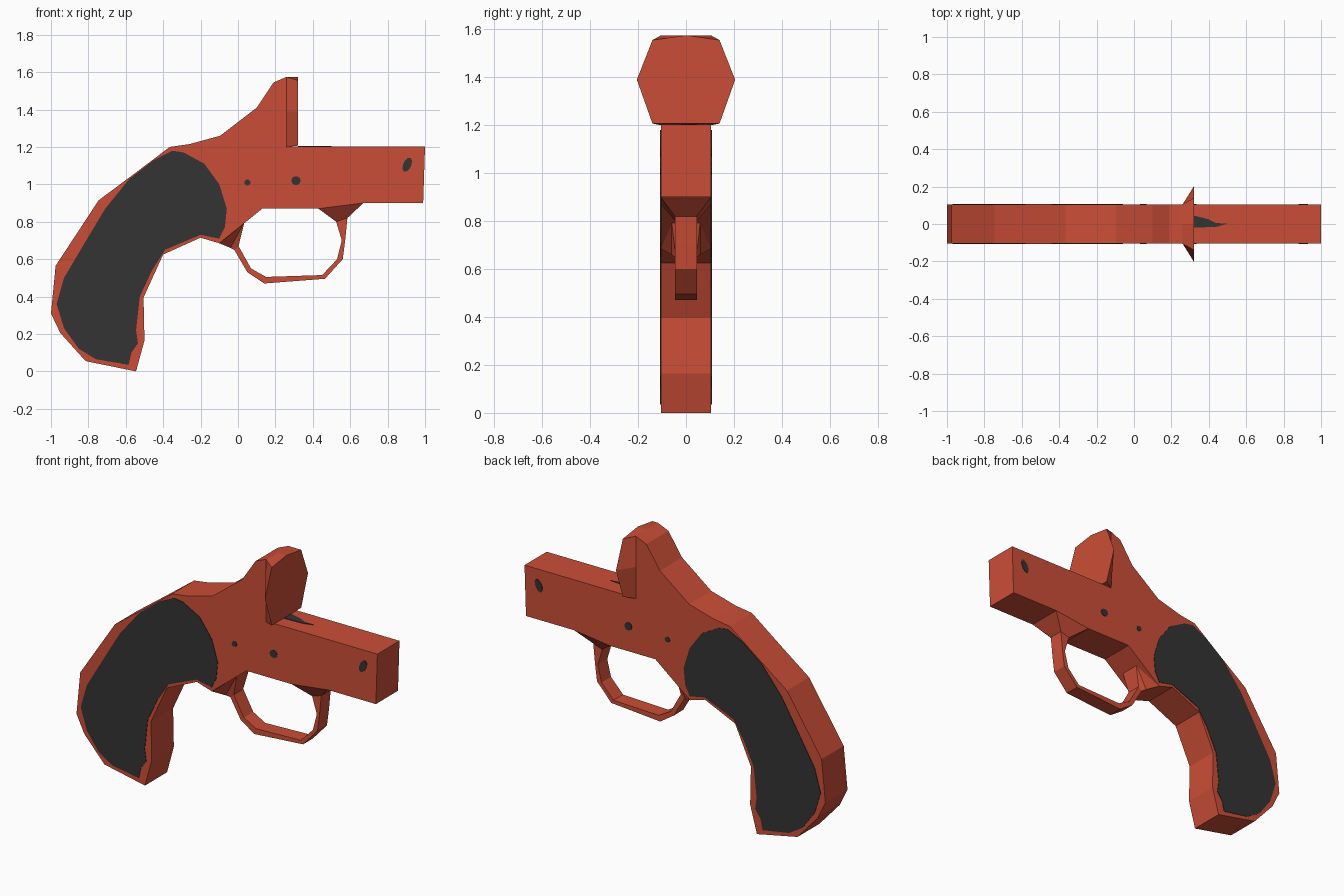
import bpy
import bmesh
from math import cos, sin, tau

cube = bpy.data.objects.get("Cube")
if cube:
    bpy.data.objects.remove(cube, do_unlink=True)

HALF = 0.105      # half thickness of the frame
PLATE = 0.003     # thickness of the painted details


def make_material(name, colour):
    material = bpy.data.materials.new(name)
    material.use_nodes = True
    material.diffuse_color = colour
    material.node_tree.nodes["Principled BSDF"].inputs["Base Color"].default_value = colour
    return material


RED = make_material("orange red", (0.60, 0.076, 0.038, 1))
GREY = make_material("dark grey", (0.034, 0.034, 0.034, 1))


def loft(name, rings, material, caps=True):
    """Join equal rings of points into a skin, with optional end caps."""
    bm = bmesh.new()
    loops = [[bm.verts.new(point) for point in ring] for ring in rings]
    for first, second in zip(loops, loops[1:]):
        for i in range(len(first)):
            j = (i + 1) % len(first)
            bm.faces.new((first[i], first[j], second[j], second[i]))
    if caps:
        bm.faces.new(loops[0])
        bm.faces.new(loops[-1])
    bmesh.ops.recalc_face_normals(bm, faces=bm.faces)
    bmesh.ops.triangulate(bm, faces=[f for f in bm.faces if len(f.verts) > 4])
    mesh = bpy.data.meshes.new(name)
    bm.to_mesh(mesh)
    bm.free()
    mesh.materials.append(material)
    obj = bpy.data.objects.new(name, mesh)
    bpy.context.collection.objects.link(obj)
    return obj


def prism(name, outline, y_start, y_end, material):
    """Extrude an x-z outline along y."""
    rings = [[(x, y, z) for x, z in outline] for y in (y_start, y_end)]
    return loft(name, rings, material)


def both_sides(name, outline):
    """Lay a thin dark plate on the front and the back of the frame."""
    for label, side in (("front", -1), ("back", 1)):
        prism(f"{name}_{label}", outline, side * (HALF - PLATE),
              side * (HALF + PLATE), GREY)


def ellipse(x, z, across, up, lean=0, count=10):
    """Outline of an ellipse whose top leans towards +x."""
    angles = [tau * i / count for i in range(count)]
    return [(x + across * cos(a) + lean * sin(a), z + up * sin(a)) for a in angles]


# Frame: grip, spine and barrel in one slab
frame_outline = [
    (-0.545, 0), (-0.815, 0.055), (-0.95, 0.205), (-1, 0.31),
    (-0.975, 0.565), (-0.745, 0.915), (-0.55, 1.06), (-0.365, 1.2),
    (-0.26, 1.215), (-0.095, 1.26), (0.1, 1.41), (0.19, 1.545),
    (0.26, 1.575), (0.265, 1.203), (1, 1.203), (0.99, 0.9),
    (0.67, 0.9), (0.43, 0.87), (0.13, 0.87), (-0.1, 0.685),
    (-0.2, 0.715), (-0.4, 0.625), (-0.505, 0.395), (-0.5, 0.165),
]
prism("frame", frame_outline, -HALF, HALF, RED)

# Trigger guard: outer point, inner point and half width of each section
THIN = 0.045
guard_sections = [
    ((-0.1, 0.685), (0.13, 0.87), HALF),
    ((-0.04, 0.66), (0.035, 0.8), 0.06),
    ((-0.02, 0.65), (0.003, 0.67), THIN),
    ((0.05, 0.53), (0.07, 0.55), THIN),
    ((0.14, 0.47), (0.15, 0.505), THIN),
    ((0.465, 0.495), (0.45, 0.515), THIN),
    ((0.56, 0.6), (0.53, 0.6), THIN),
    ((0.573, 0.7), (0.555, 0.7), THIN),
    ((0.585, 0.82), (0.525, 0.8), THIN),
    ((0.67, 0.9), (0.43, 0.87), HALF),
]
guard_rings = [
    [(ox, -w, oz), (ox, w, oz), (ix, w, iz), (ix, -w, iz)]
    for (ox, oz), (ix, iz), w in guard_sections
]
loft("trigger_guard", guard_rings, RED, caps=False)

# Breech plate: flares from the frame width to a wide hexagonal face
half_rear = [(HALF, 1.2), (HALF, 1.39), (HALF, 1.575), (0, 1.575)]
half_face = [(0.14, 1.207), (0.205, 1.39), (0.14, 1.555), (0, 1.575)]


def mirrored_ring(x, half):
    right = [(x, y, z) for y, z in half]
    left = [(x, -y, z) for y, z in reversed(half[:-1])]
    return right + left


loft("breech_plate", [mirrored_ring(0.26, half_rear), mirrored_ring(0.322, half_face)], RED)

# Grip panels
panel_outline = [
    (-0.35, 1.18), (-0.29, 1.17), (-0.18, 1.11), (-0.1, 1),
    (-0.06, 0.87), (-0.07, 0.77), (-0.1, 0.71), (-0.2, 0.73),
    (-0.39, 0.65), (-0.46, 0.54), (-0.525, 0.4), (-0.545, 0.22),
    (-0.535, 0.15), (-0.57, 0.1), (-0.585, 0.035), (-0.76, 0.065),
    (-0.85, 0.12), (-0.93, 0.23), (-0.97, 0.36), (-0.93, 0.5),
    (-0.8, 0.72), (-0.71, 0.87), (-0.58, 1.03), (-0.45, 1.13),
]
both_sides("grip_panel", panel_outline)

# Pins along the frame
both_sides("small_pin", ellipse(0.05, 1.01, 0.017, 0.016))
both_sides("middle_pin", ellipse(0.31, 1.02, 0.025, 0.024))
both_sides("muzzle_pin", ellipse(0.905, 1.105, 0.023, 0.038, lean=0.012))

# Sight mark on top of the barrel
mark = [(0.32, 0.045), (0.4, 0.025), (0.44, 0.005), (0.5, 0.002),
        (0.44, -0.015), (0.32, -0.02)]
loft("sight_mark", [[(x, y, z) for x, y in mark] for z in (1.2, 1.206)], GREY)
